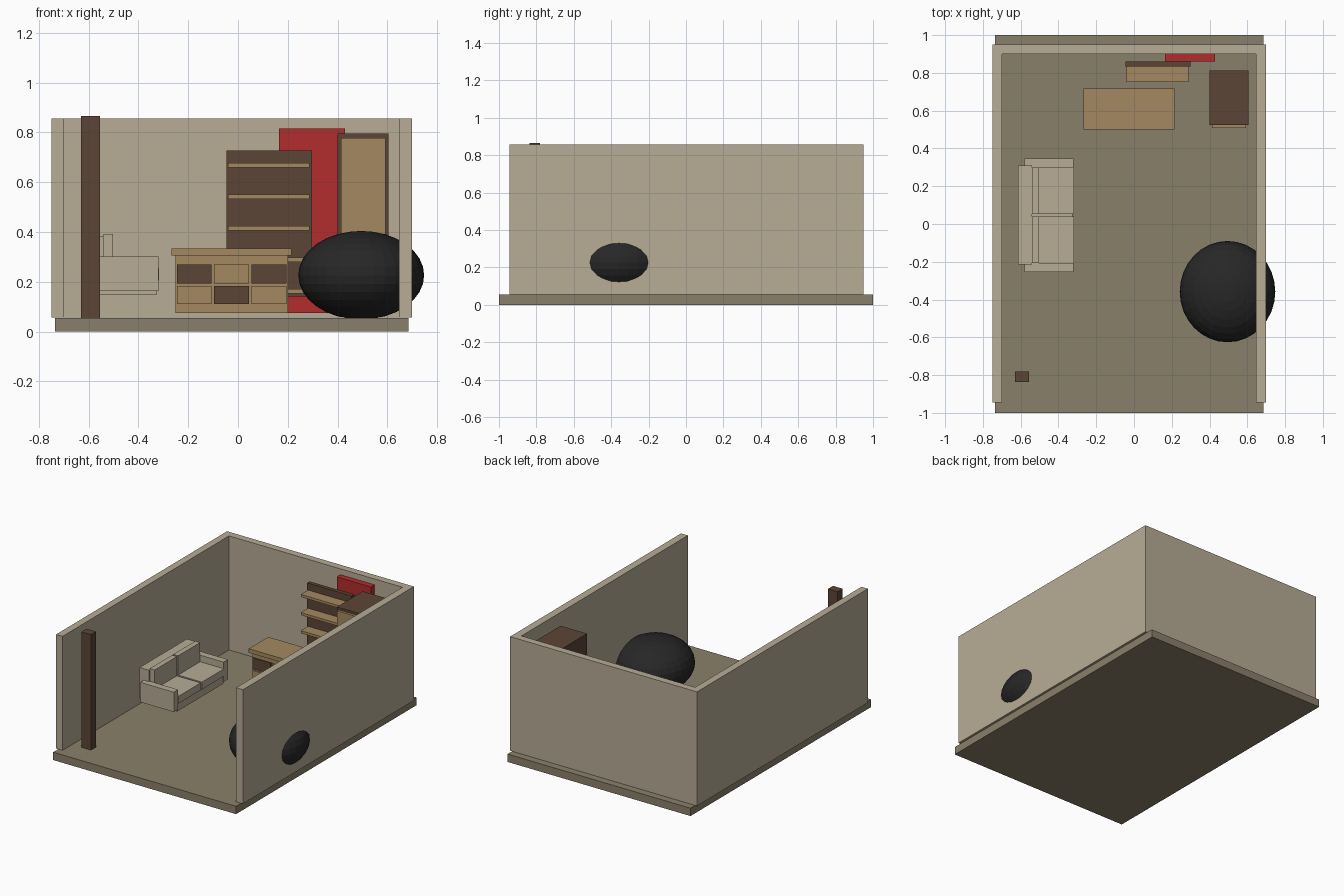
import bpy
import bmesh

cube = bpy.data.objects.get("Cube")
if cube:
    bpy.data.objects.remove(cube, do_unlink=True)


def material(name, r, g, b):
    m = bpy.data.materials.new(name)
    m.use_nodes = True
    m.diffuse_color = (r, g, b, 1)
    bsdf = next(n for n in m.node_tree.nodes if n.type == 'BSDF_PRINCIPLED')
    bsdf.inputs["Base Color"].default_value = (r, g, b, 1)
    bsdf.inputs["Roughness"].default_value = 0.9
    return m


BEIGE = material("beige", 0.474, 0.413, 0.305)
FLOOR = material("olive brown", 0.254, 0.216, 0.147)
TAN = material("tan wood", 0.376, 0.25, 0.12)
BROWN = material("dark wood", 0.107, 0.06, 0.037)
RED = material("red", 0.445, 0.026, 0.027)
BLACK = material("black", 0.02, 0.02, 0.02)


def finish(name, bm, mat):
    bmesh.ops.recalc_face_normals(bm, faces=bm.faces)
    mesh = bpy.data.meshes.new(name)
    bm.to_mesh(mesh)
    bm.free()
    mesh.materials.append(mat)
    obj = bpy.data.objects.new(name, mesh)
    bpy.context.collection.objects.link(obj)
    return obj


def box(name, mat, xs, ys, zs):
    """Box spanning the given (low, high) range on each axis."""
    bm = bmesh.new()
    bmesh.ops.create_cube(bm, size=1)
    for v in bm.verts:
        v.co = [(lo + hi) / 2 + c * (hi - lo)
                for c, (lo, hi) in zip(v.co, (xs, ys, zs))]
    return finish(name, bm, mat)


# Room: slab and a U-shaped wall, open at the front
box("floor", FLOOR, (-0.735, 0.685), (-1, 1), (0, 0.055))
plan = [(-0.75, -0.945), (-0.70, -0.945), (-0.70, 0.90), (0.647, 0.90),
        (0.647, -0.945), (0.70, -0.945), (0.70, 0.95), (-0.75, 0.95)]
bm = bmesh.new()
base = bm.faces.new([bm.verts.new((x, y, 0.056)) for x, y in plan])
top = bmesh.ops.extrude_face_region(bm, geom=[base])["geom"]
bmesh.ops.translate(bm, vec=(0, 0, 0.8),
                    verts=[g for g in top if isinstance(g, bmesh.types.BMVert)])
finish("walls", bm, BEIGE)

box("post", BROWN, (-0.63, -0.555), (-0.837, -0.78), (0.055, 0.865))

# Sofa
box("sofa_base", BEIGE, (-0.58, -0.325), (-0.21, 0.305), (0.148, 0.205))
box("sofa_back", BEIGE, (-0.613, -0.54), (-0.215, 0.31), (0.163, 0.382))
for side, y in (("right", -0.255), ("left", 0.298)):
    box("sofa_arm_" + side, BEIGE, (-0.58, -0.32), (y, y + 0.048), (0.163, 0.302))
for side, ys in (("right", (-0.206, 0.04)), ("left", (0.053, 0.298))):
    box("seat_cushion_" + side, BEIGE, (-0.54, -0.317), ys, (0.205, 0.256))
    box("back_cushion_" + side, BEIGE, (-0.54, -0.502), ys, (0.256, 0.391))

# Desk with a checker of dark and light drawer fronts
box("desk_top", TAN, (-0.267, 0.215), (0.50, 0.717), (0.305, 0.333))
box("desk_body", TAN, (-0.252, 0.20), (0.52, 0.70), (0.075, 0.305))
for row, zs in enumerate(((0.11, 0.182), (0.193, 0.27))):
    for col in range(3):
        x = -0.246 + col * 0.15
        box(f"drawer_{row}_{col}", BROWN if (row + col) % 2 else TAN,
            (x, x + 0.14), (0.512, 0.521), zs)

# Shelf unit
box("shelf_back", BROWN, (-0.046, 0.298), (0.833, 0.86), (0.14, 0.727))
for i in range(5):
    z = 0.152 + i * 0.127
    box(f"shelf_{i}", TAN, (-0.04, 0.288), (0.753, 0.833), (z, z + 0.018))

box("red_panel", RED, (0.165, 0.43), (0.86, 0.90), (0.075, 0.815))

# Cabinet
box("cabinet", BROWN, (0.40, 0.605), (0.525, 0.812), (0.075, 0.795))
box("cabinet_door", TAN, (0.413, 0.592), (0.507, 0.525), (0.09, 0.778))

# Squashed ball passing through the wall
bm = bmesh.new()
bmesh.ops.create_uvsphere(bm, u_segments=32, v_segments=16, radius=1)
bmesh.ops.scale(bm, vec=(0.253, 0.268, 0.178), verts=bm.verts)
bmesh.ops.translate(bm, vec=(0.495, -0.358, 0.226), verts=bm.verts)
finish("ball", bm, BLACK)
